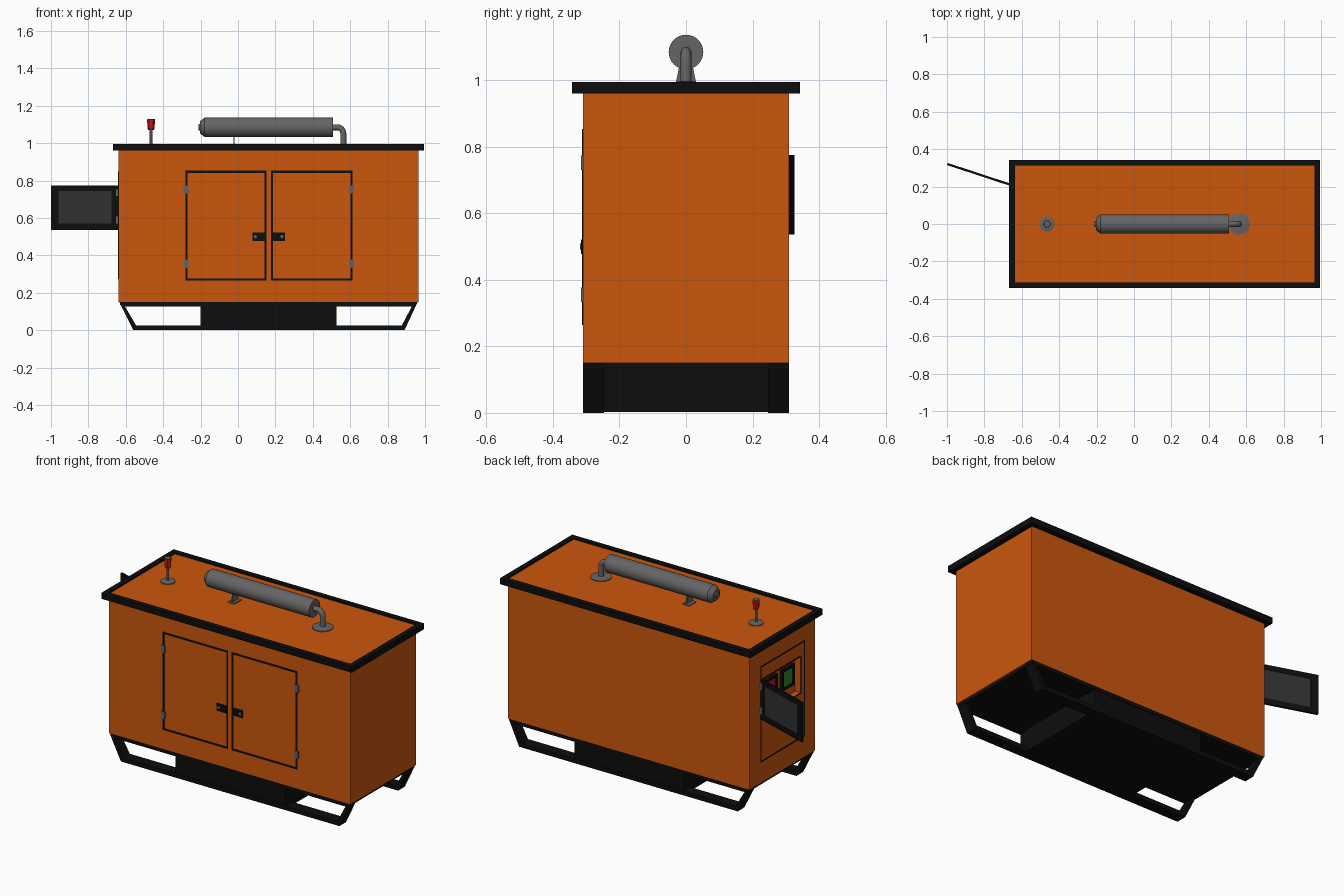
import bpy, bmesh
from math import sin, cos, pi, radians
from mathutils import Vector, Matrix

if "Cube" in bpy.data.objects:
    bpy.data.objects.remove(bpy.data.objects["Cube"])

def mat(name, *rgb):
    m = bpy.data.materials.new(name)
    m.diffuse_color = (*rgb, 1)
    m.use_nodes = True
    m.node_tree.nodes["Principled BSDF"].inputs["Base Color"].default_value = m.diffuse_color
    return m

ORANGE = mat("orange_paint", 0.60, 0.095, 0.004)
BLACK = mat("black_paint", 0.004, 0.004, 0.004)
GLASS = mat("dark_glass", 0.03, 0.03, 0.03)
RED = mat("red_plastic", 0.55, 0.01, 0.01)
GREEN = mat("green_screen", 0.03, 0.25, 0.02)
GREY = mat("grey_metal", 0.13, 0.13, 0.13)
STEEL = mat("hinge_steel", 0.10, 0.13, 0.15)

def finish(name, bm, m, smooth=False):
    bmesh.ops.recalc_face_normals(bm, faces=bm.faces)
    me = bpy.data.meshes.new(name)
    bm.to_mesh(me)
    bm.free()
    ob = bpy.data.objects.new(name, me)
    bpy.context.collection.objects.link(ob)
    if m:
        me.materials.append(m)
    if smooth:
        bpy.ops.object.select_all(action='DESELECT')
        ob.select_set(True)
        bpy.context.view_layer.objects.active = ob
        bpy.ops.object.shade_smooth_by_angle(angle=radians(35))
    return ob

# mappings of (u, v, depth) into space
XZ = lambda u, v, d: (u, d, v)
YZ = lambda u, v, d: (d, u, v)
XY = lambda u, v, d: (u, v, d)

def rect(u0, u1, v0, v1):
    return [(u0, v0), (u1, v0), (u1, v1), (u0, v1)]

def slab(name, pts, d0, d1, to, m):
    bm = bmesh.new()
    a, b = ([bm.verts.new(to(u, v, d)) for u, v in pts] for d in (d0, d1))
    n = len(pts)
    bm.faces.new(a)
    bm.faces.new(b)
    for i in range(n):
        j = (i + 1) % n
        bm.faces.new((a[i], a[j], b[j], b[i]))
    return finish(name, bm, m)

def frame(name, outer, inner, d0, d1, to, m):
    bm = bmesh.new()
    rings = [[bm.verts.new(to(u, v, d)) for u, v in pts]
             for pts, d in ((outer, d0), (outer, d1), (inner, d1), (inner, d0))]
    for k in range(4):
        a, b = rings[k], rings[(k + 1) % 4]
        for i in range(len(outer)):
            j = (i + 1) % len(outer)
            bm.faces.new((a[i], a[j], b[j], b[i]))
    return finish(name, bm, m)

def box(name, x0, x1, y0, y1, z0, z1, m):
    return slab(name, rect(x0, x1, y0, y1), z0, z1, XY, m)

def lathe(name, profile, origin, axis, m, n=24):
    """Closed turned solid; profile is (radius, distance along axis)."""
    rot = Vector((0, 0, 1)).rotation_difference(Vector(axis)).to_matrix()
    bm = bmesh.new()
    rings = [[bm.verts.new(Vector(origin) + rot @ Vector(
        (r * cos(2 * pi * i / n), r * sin(2 * pi * i / n), h))) for i in range(n)]
        for r, h in profile]
    for a, b in zip(rings, rings[1:]):
        for i in range(n):
            j = (i + 1) % n
            bm.faces.new((a[i], a[j], b[j], b[i]))
    bm.faces.new(rings[0])
    bm.faces.new(rings[-1])
    return finish(name, bm, m, n > 8)

L, R, W = -0.64, 0.965, 0.31

# housing with recess for the control panel
body = box("housing", L, R, -W, W, 0.15, 0.97, ORANGE)
cut = box("recess_cutter", L - 0.1, L + 0.035, -0.17, 0.195, 0.55, 0.765, ORANGE)
cut.hide_render = True
cut.hide_set(True)
mod = body.modifiers.new("recess", 'BOOLEAN')
mod.operation = 'DIFFERENCE'
mod.object = cut
mod.solver = 'EXACT'

# roof: black rim around a slightly lower orange panel
frame("roof_rim", rect(-0.667, 0.995, -0.343, 0.343), rect(-0.637, 0.965, -0.313, 0.313),
      0.96, 0.995, XY, BLACK)
box("roof_panel", -0.637, 0.965, -0.313, 0.313, 0.962, 0.986, ORANGE)

# skid base
outer = [(-0.635, 0.15), (0.96, 0.15), (0.89, 0), (-0.56, 0)]
inner = [(-0.605, 0.128), (0.93, 0.128), (0.876, 0.026), (-0.545, 0.026)]
for s, side in ((-1, "front"), (1, "back")):
    frame(side + "_skid_rail", outer, inner, s * 0.247, s * W, XZ, BLACK)
box("base_plate", -0.63, 0.955, -0.309, 0.309, 0.135, 0.152, BLACK)
box("fuel_tank", -0.20, 0.527, -0.306, 0.306, 0.002, 0.15, BLACK)

# front doors with seals, hinges and latches
def seal(name, u0, u1, v0, v1, d0, d1, to, t=0.011):
    frame(name, rect(u0, u1, v0, v1), rect(u0 + t, u1 - t, v0 + t, v1 - t), d0, d1, to, BLACK)

for name, x0, x1, hinge_x, latch_x in (("left_door", -0.282, 0.152, -0.278, 0.11),
                                       ("right_door", 0.176, 0.612, 0.608, 0.218)):
    seal(name + "_seal", x0, x1, 0.265, 0.853, -W - 0.002, -W + 0.01, XZ)
    for k, z in (("lower", 0.355), ("upper", 0.752)):
        box(f"{name}_{k}_hinge", hinge_x - 0.013, hinge_x + 0.013, -W - 0.006, -W + 0.005,
            z - 0.022, z + 0.022, STEEL)
    seal(name + "_latch_frame", latch_x - 0.032, latch_x + 0.032, 0.478, 0.522,
         -W - 0.006, -W + 0.005, XZ, 0.008)
    box(name + "_latch_plate", latch_x - 0.026, latch_x + 0.026, -W - 0.003, -W + 0.005,
        0.484, 0.516, BLACK)
    s = 1 if latch_x > 0.15 else -1
    lathe(name + "_lock", [(0.009, 0), (0.009, 0.008)], (latch_x + s * 0.017, -W, 0.5),
          (0, -1, 0), STEEL, 12)

# control end: large access panel, opening trim, instruments
seal("control_panel_seal", -0.21, 0.21, 0.275, 0.85, L - 0.002, L + 0.01, YZ, 0.007)
seal("control_opening_trim", -0.177, 0.202, 0.543, 0.772, L - 0.002, L + 0.01, YZ, 0.007)
for name, y, m in (("red_gauge", 0.075, RED), ("green_display", -0.085, GREEN)):
    frame(name + "_bezel", rect(y - 0.06, y + 0.06, 0.605, 0.73),
          rect(y - 0.045, y + 0.045, 0.62, 0.715), L + 0.018, L + 0.04, YZ, BLACK)
    slab(name, rect(y - 0.046, y + 0.046, 0.619, 0.716), L + 0.024, L + 0.04, YZ, m)

# open control window door
a = radians(18.2)
def door(u, v, d):
    return (L - u * cos(a) + d * sin(a), 0.203 + u * sin(a) + d * cos(a), v)
frame("control_door_frame", rect(0, 0.377, 0.537, 0.775), rect(0.036, 0.335, 0.57, 0.745),
      -0.006, 0.006, door, BLACK)
slab("control_door_glass", rect(0.034, 0.337, 0.568, 0.747), -0.003, 0.003, door, GLASS)
for k, z in (("lower", 0.59), ("upper", 0.735)):
    box(f"control_door_{k}_hinge", L - 0.014, L + 0.003, 0.185, 0.215, z - 0.021, z + 0.021, STEEL)

# exhaust silencer, outlet, elbow pipe, flange and bracket
ZC = 1.085
lathe("silencer", [(0.017, -0.212), (0.017, -0.203), (0.033, -0.203), (0.052, -0.178), (0.052, 0.508)],
      (0, 0, ZC), (1, 0, 0), GREY, 32)
path = [(0.50, ZC), (0.53, ZC)]
path += [(0.53 + 0.033 * sin(t * pi / 12), ZC - 0.033 + 0.033 * cos(t * pi / 12)) for t in range(1, 7)]
path += [(0.563, 0.985)]
bm = bmesh.new()
rings = []
for i, p in enumerate(path):
    q0, q1 = path[max(i - 1, 0)], path[min(i + 1, len(path) - 1)]
    t = Vector((q1[0] - q0[0], 0, q1[1] - q0[1])).normalized()
    side = Vector((0, 1, 0))
    up = t.cross(side)
    c = Vector((p[0], 0, p[1]))
    rings.append([bm.verts.new(c + 0.016 * (side * cos(k * pi / 8) + up * sin(k * pi / 8)))
                  for k in range(16)])
for r0, r1 in zip(rings, rings[1:]):
    for k in range(16):
        j = (k + 1) % 16
        bm.faces.new((r0[k], r0[j], r1[j], r1[k]))
bm.faces.new(rings[0])
bm.faces.new(rings[-1])
finish("exhaust_elbow", bm, GREY, True)
lathe("exhaust_flange", [(0.058, 0), (0.058, 0.006), (0.022, 0.012)], (0.563, 0, 0.985), (0, 0, 1), GREY)
slab("silencer_bracket", [(-0.032, 0.985), (0.032, 0.985), (0.02, 1.045), (-0.02, 1.045)],
     -0.024, -0.018, YZ, GREY)
box("bracket_foot", -0.045, 0.0, -0.032, 0.032, 0.985, 0.991, GREY)

# warning beacon
B = (-0.465, 0, 0.985)
lathe("beacon_flange", [(0.041, 0), (0.041, 0.006), (0.018, 0.011)], B, (0, 0, 1), GREY)
lathe("beacon_pole", [(0.007, 0), (0.007, 0.09)], B, (0, 0, 1), GREY, 12)
lathe("beacon_lamp", [(0.014, 0.085), (0.019, 0.095), (0.021, 0.142)], B, (0, 0, 1), RED, 6)
lathe("beacon_cap", [(0.021, 0.142), (0.018, 0.145)], B, (0, 0, 1), GREY, 6)
